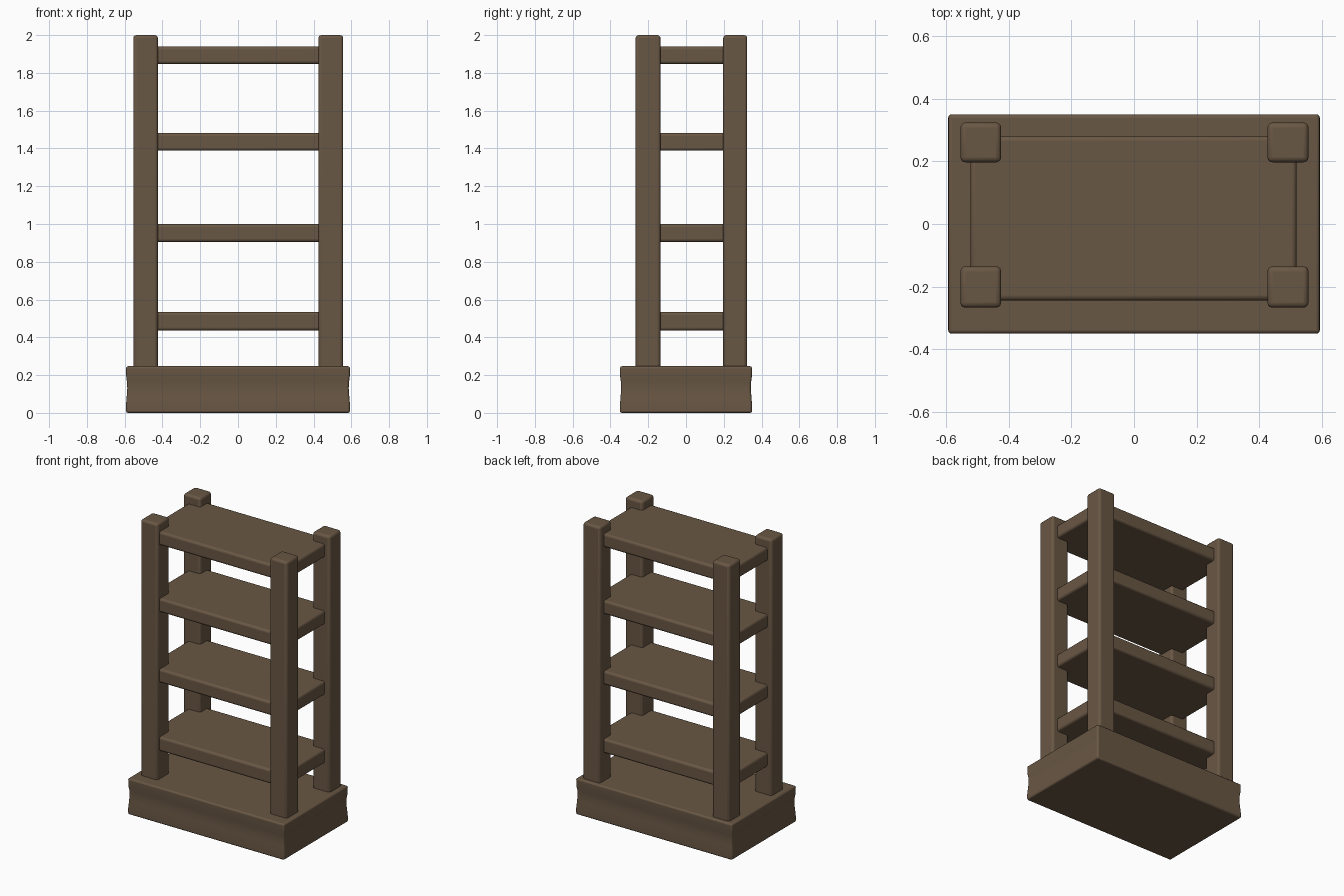
import bpy, bmesh

if "Cube" in bpy.data.objects:
    bpy.data.objects.remove(bpy.data.objects["Cube"])

wood = bpy.data.materials.new("brown wood")
wood.diffuse_color = (0.141, 0.095, 0.058, 1)
wood.use_nodes = True
wood.node_tree.nodes["Principled BSDF"].inputs["Base Color"].default_value = wood.diffuse_color


def finish(name, bm, bevel):
    """Turn a bmesh into a softly rounded, smooth-shaded object."""
    bmesh.ops.recalc_face_normals(bm, faces=bm.faces)
    mesh = bpy.data.meshes.new(name)
    bm.to_mesh(mesh)
    bm.free()
    mesh.materials.append(wood)
    ob = bpy.data.objects.new(name, mesh)
    bpy.context.collection.objects.link(ob)
    mod = ob.modifiers.new("rounded edges", 'BEVEL')
    mod.width, mod.segments = bevel, 3
    mod.limit_method, mod.angle_limit = 'ANGLE', 0.9
    bpy.ops.object.select_all(action='DESELECT')
    ob.select_set(True)
    bpy.context.view_layer.objects.active = ob
    bpy.ops.object.shade_smooth_by_angle(angle=0.7)
    return ob


def stack(name, rings, bevel):
    """Loft rectangles (x0, x1, y0, y1, z) from bottom to top."""
    bm = bmesh.new()
    loops = [[bm.verts.new(p) for p in
              ((x0, y0, z), (x1, y0, z), (x1, y1, z), (x0, y1, z))]
             for x0, x1, y0, y1, z in rings]
    for a, b in zip(loops, loops[1:]):
        for i in range(4):
            j = (i + 1) % 4
            bm.faces.new((a[i], a[j], b[j], b[i]))
    bm.faces.new(loops[0][::-1])
    bm.faces.new(loops[-1])
    return finish(name, bm, bevel)


def box(name, x, y, z, bevel):
    return stack(name, [(*x, *y, z[0]), (*x, *y, z[1])], bevel)


# Plinth with gently waisted sides
profile = [(0.0, 0), (0.0, 0.04), (0.004, 0.09), (0.007, 0.13),
           (0.005, 0.165), (0.001, 0.195), (0.0, 0.247)]
stack("base", [(-0.593 + d, 0.593 - d, -0.35 + d, 0.35 - d, z)
               for d, z in profile], 0.011)

# Four corner posts, sunk into the plinth
for side, x in (("left", (-0.554, -0.424)), ("right", (0.426, 0.557))):
    for depth, y in (("front", (-0.267, -0.135)), ("back", (0.197, 0.324))):
        box(f"{depth}_{side}_post", x, y, (0.2, 2.0), 0.016)

# Four shelves held between the posts
for i, (z0, z1) in enumerate([(0.436, 0.534), (0.905, 0.999),
                              (1.388, 1.482), (1.847, 1.940)], 1):
    box(f"shelf_{i}", (-0.522, 0.519), (-0.244, 0.281), (z0, z1), 0.015)
